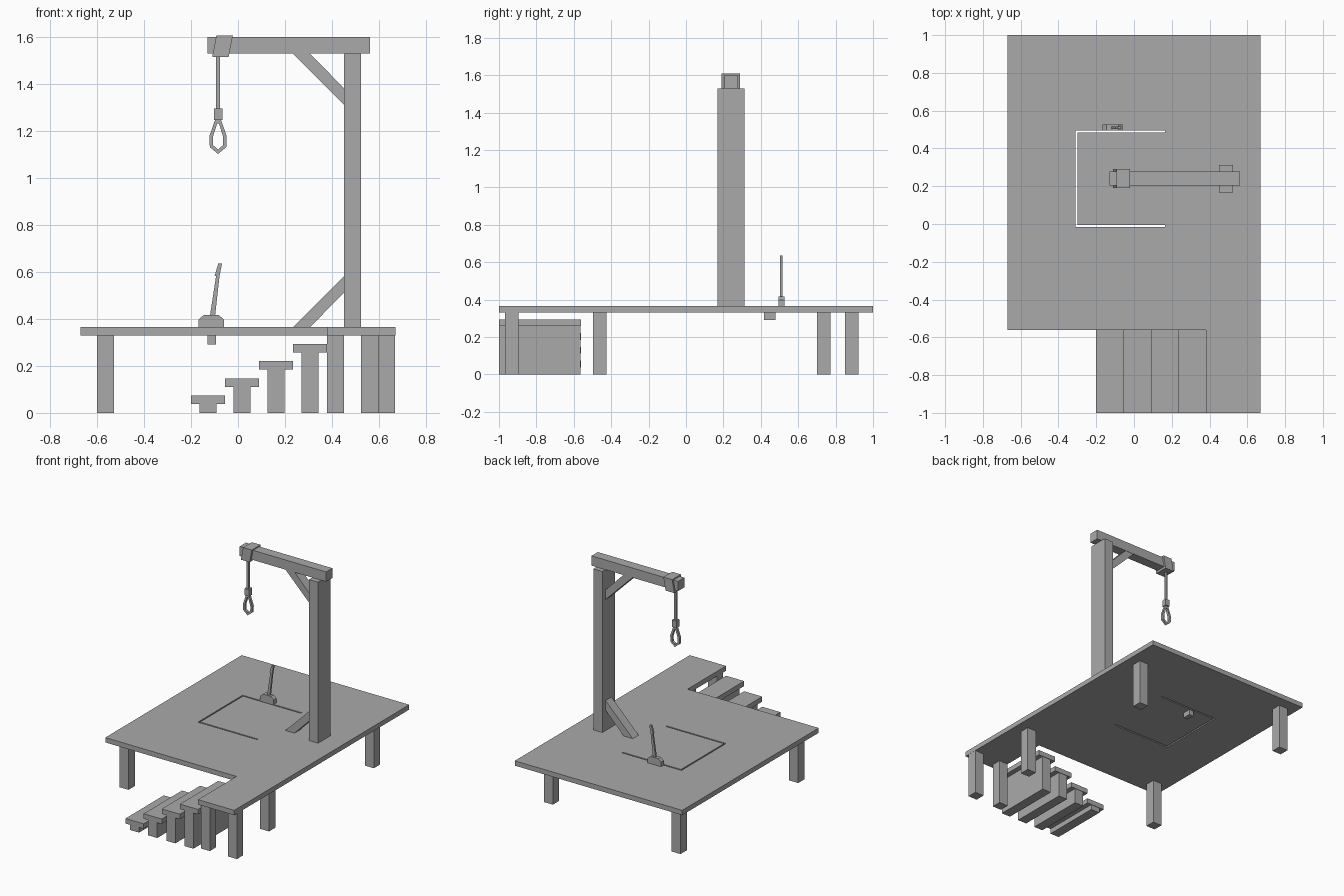
import bpy
import bmesh
from mathutils import Vector

cube = bpy.data.objects.get("Cube")
if cube:
    bpy.data.objects.remove(cube, do_unlink=True)

grey = bpy.data.materials.new("plain_grey")
grey.use_nodes = True
colour = (0.4, 0.4, 0.4, 1)
grey.diffuse_color = colour
grey.node_tree.nodes["Principled BSDF"].inputs["Base Color"].default_value = colour


def prism(name, points, lo, hi, axis="y"):
    """Extrude a flat outline along y (points are x, z) or z (points are x, y)."""
    bm = bmesh.new()
    place = (lambda p: (p[0], lo, p[1])) if axis == "y" else (lambda p: (p[0], p[1], lo))
    face = bm.faces.new([bm.verts.new(place(p)) for p in points])
    step = Vector((0, hi - lo, 0)) if axis == "y" else Vector((0, 0, hi - lo))
    result = bmesh.ops.extrude_face_region(bm, geom=[face], use_keep_orig=True)
    moved = [g for g in result["geom"] if isinstance(g, bmesh.types.BMVert)]
    bmesh.ops.translate(bm, verts=moved, vec=step)
    bmesh.ops.recalc_face_normals(bm, faces=bm.faces[:])
    mesh = bpy.data.meshes.new(name)
    bm.to_mesh(mesh)
    bm.free()
    mesh.materials.append(grey)
    obj = bpy.data.objects.new(name, mesh)
    bpy.context.collection.objects.link(obj)
    return obj


def box(name, x, y, z):
    outline = [(x[0], z[0]), (x[1], z[0]), (x[1], z[1]), (x[0], z[1])]
    return prism(name, outline, *y)


def cut(obj, cutter):
    """Subtract the cutter, keep the result and drop the cutter."""
    cutter.hide_render = True
    mod = obj.modifiers.new("cut", "BOOLEAN")
    mod.operation = "DIFFERENCE"
    mod.solver = "EXACT"
    mod.object = cutter
    bpy.context.view_layer.update()
    done = obj.evaluated_get(bpy.context.evaluated_depsgraph_get())
    mesh = bpy.data.meshes.new_from_object(done)
    obj.modifiers.clear()
    obj.data = mesh
    bpy.data.objects.remove(cutter, do_unlink=True)


# Platform with landing, and the thin three-sided trapdoor gap
under, top = 0.33, 0.365
deck = prism("deck", [(-0.67, -0.56), (0.38, -0.56), (0.38, -1), (0.67, -1),
                      (0.67, 1), (-0.67, 1)], under, top, "z")
x0, x1, y0, y1, gap = -0.31, 0.165, -0.015, 0.495, 0.01
gap_cutter = prism("gap_cutter", [
    (x1, y0), (x0, y0), (x0, y1), (x1, y1),
    (x1, y1 - gap), (x0 + gap, y1 - gap), (x0 + gap, y0 + gap), (x1, y0 + gap)],
    under - 0.1, top + 0.1, "z")
cut(deck, gap_cutter)

# Platform legs
half = 0.036
for i, (x, y) in enumerate([(-0.565, -0.46), (-0.565, 0.885), (0.56, 0.737),
                            (0.56, -0.46), (0.633, -0.932), (0.416, -0.932)]):
    box(f"leg_{i + 1}", (x - half, x + half), (y - half, y + half), (0, under))

# Stairs: a tread on a narrow support slab
run, rise, thick = 0.145, 0.0735, 0.036
for i in range(4):
    left = -0.2 + i * run
    height = (i + 1) * rise
    mid = left + run / 2
    box(f"tread_{i + 1}", (left, left + run), (-1, -0.562), (height - thick, height))
    box(f"tread_support_{i + 1}", (mid - half, mid + half), (-1, -0.565), (0, height - thick))

# Upright post, cross beam and diagonal braces
beam_y = (0.205, 0.277)
brace_y = (0.207, 0.275)
beam_z = 1.53
post_x = 0.451
box("post", (post_x, 0.523), (0.168, 0.312), (top, beam_z))
box("beam", (-0.13, 0.562), beam_y, (beam_z, 1.6))
for name, z, way in (("upper_brace", beam_z, -1), ("lower_brace", top, 1)):
    prism(name, [(0.234, z), (0.307, z), (post_x, z + way * 0.147),
                 (post_x, z + way * 0.217)], *brace_y)

# Rope: slanted wrap on the beam, hanging length, knot and open loop
prism("rope_wrap", [(-0.11, 1.515), (-0.04, 1.515), (-0.022, 1.608), (-0.092, 1.608)],
      0.19, 0.29)
cx, cy = -0.085, 0.24
box("rope", (cx - 0.008, cx + 0.008), (cy - 0.008, cy + 0.008), (1.29, 1.52))
box("rope_knot", (cx - 0.018, cx + 0.018), (cy - 0.018, cy + 0.018), (1.248, 1.297))


def ring(side):
    """Mirror a half outline across the rope's centre line."""
    return [(cx + w, z) for w, z in side] + [(cx - w, z) for w, z in reversed(side) if w]


loop = prism("rope_loop", ring([(0.012, 1.25), (0.037, 1.178), (0.035, 1.132), (0, 1.103)]),
             cy - 0.009, cy + 0.009)
hole = prism("loop_cutter", ring([(0.004, 1.232), (0.022, 1.175), (0.021, 1.14), (0, 1.122)]),
             cy - 0.1, cy + 0.1)
cut(loop, hole)

# Lever: chamfered housing, slanted handle with a grip, and the bolt under the deck
prism("lever_housing", [(-0.168, top), (-0.06, top), (-0.06, 0.398), (-0.083, 0.417),
                        (-0.146, 0.417), (-0.168, 0.398)], 0.494, 0.526)
prism("lever_handle", [(-0.12, 0.41), (-0.098, 0.41), (-0.079, 0.58), (-0.068, 0.636),
                       (-0.084, 0.636), (-0.1, 0.582), (-0.093, 0.586)], 0.503, 0.517)
box("lever_bolt", (-0.13, -0.094), (0.417, 0.478), (0.292, under))
